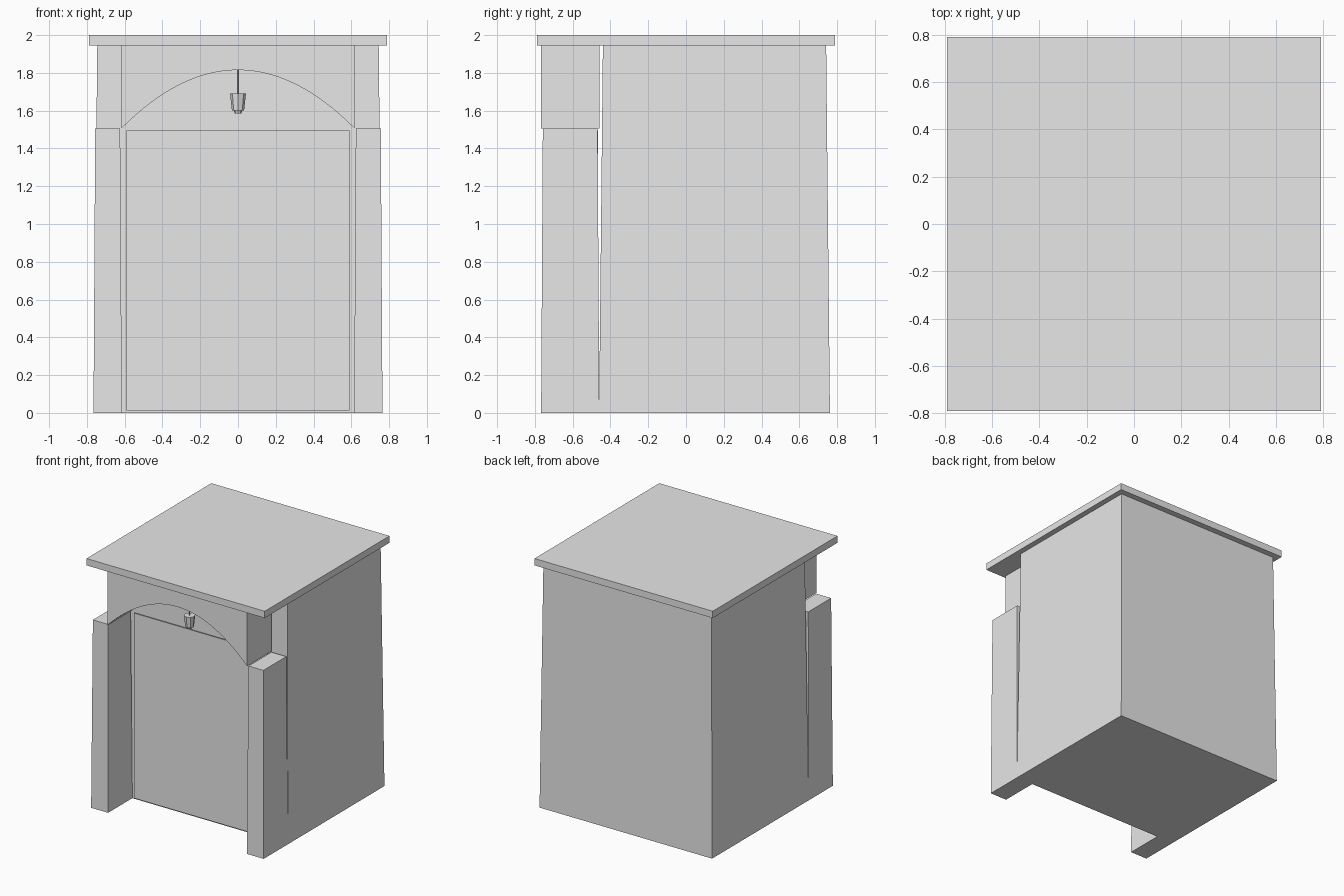
import bpy
import bmesh

cube = bpy.data.objects.get("Cube")
if cube:
    bpy.data.objects.remove(cube, do_unlink=True)

GREY = (0.8, 0.8, 0.8, 1)
mat = bpy.data.materials.new("plain grey")
mat.use_nodes = True
mat.diffuse_color = GREY
mat.node_tree.nodes["Principled BSDF"].inputs["Base Color"].default_value = GREY


def finish(name, bm):
    bmesh.ops.recalc_face_normals(bm, faces=bm.faces)
    mesh = bpy.data.meshes.new(name)
    bm.to_mesh(mesh)
    bm.free()
    mesh.materials.append(mat)
    obj = bpy.data.objects.new(name, mesh)
    bpy.context.collection.objects.link(obj)
    return obj


def box(name, centre, half, z0, z1, taper=0.0):
    """Box from z0 to z1 whose top is drawn in by taper on every side."""
    bm = bmesh.new()
    bmesh.ops.create_cube(bm, size=2)
    for v in bm.verts:
        top = v.co.z > 0
        inset = taper if top else 0
        v.co.x = centre[0] + v.co.x * (half[0] - inset)
        v.co.y = centre[1] + v.co.y * (half[1] - inset)
        v.co.z = z1 if top else z0
    return finish(name, bm)


def cone(name, y, r_low, r_high, z0, z1, sides=8):
    bm = bmesh.new()
    bmesh.ops.create_cone(bm, cap_ends=True, segments=sides,
                          radius1=r_low, radius2=r_high, depth=z1 - z0)
    bmesh.ops.translate(bm, verts=bm.verts, vec=(0, y, (z0 + z1) / 2))
    return finish(name, bm)


# Main building and flat roof
box("main_body", (0, 0.151), (0.765, 0.611), 0, 1.945, 0.02)
box("roof_slab", (0, 0), (0.79, 0.79), 1.945, 2.0)

# Porch posts, slightly tapered
PORCH_Y = -0.613
for side, x in (("left", 0.69), ("right", -0.69)):
    box(side + "_post", (x, PORCH_Y), (0.075, 0.154), 0, 1.505, 0.009)

# Thin door panel standing just in front of the body
box("door_panel", (0, -0.469), (0.59, 0.004), 0.012, 1.495)

# Porch lintel with a parabolic arch underneath
HALF, SPRING, APEX, TOP = 0.618, 1.505, 1.815, 1.945
STEPS = 32
bm = bmesh.new()
rows = []
for i in range(STEPS + 1):
    t = 2 * i / STEPS - 1
    z = APEX - (APEX - SPRING) * t * t
    rows.append([bm.verts.new((HALF * t, y, h))
                 for y, h in ((-0.767, z), (-0.767, TOP), (-0.459, TOP), (-0.459, z))])
for a, b in zip(rows, rows[1:]):
    for k in range(4):
        n = (k + 1) % 4
        bm.faces.new((a[k], a[n], b[n], b[k]))
bm.faces.new(rows[0])
bm.faces.new(rows[-1])
arch = finish("porch_arch", bm)

# Hanging lamp
cone("lamp_cord", PORCH_Y, 0.004, 0.004, 1.69, 1.82)
cone("lamp_shade", PORCH_Y, 0.032, 0.042, 1.6, 1.69)
cone("lamp_bulb", PORCH_Y, 0.018, 0.022, 1.585, 1.6)

# Smooth the arch curve while keeping its edges sharp
bpy.ops.object.select_all(action="DESELECT")
arch.select_set(True)
bpy.context.view_layer.objects.active = arch
bpy.ops.object.shade_smooth_by_angle()
